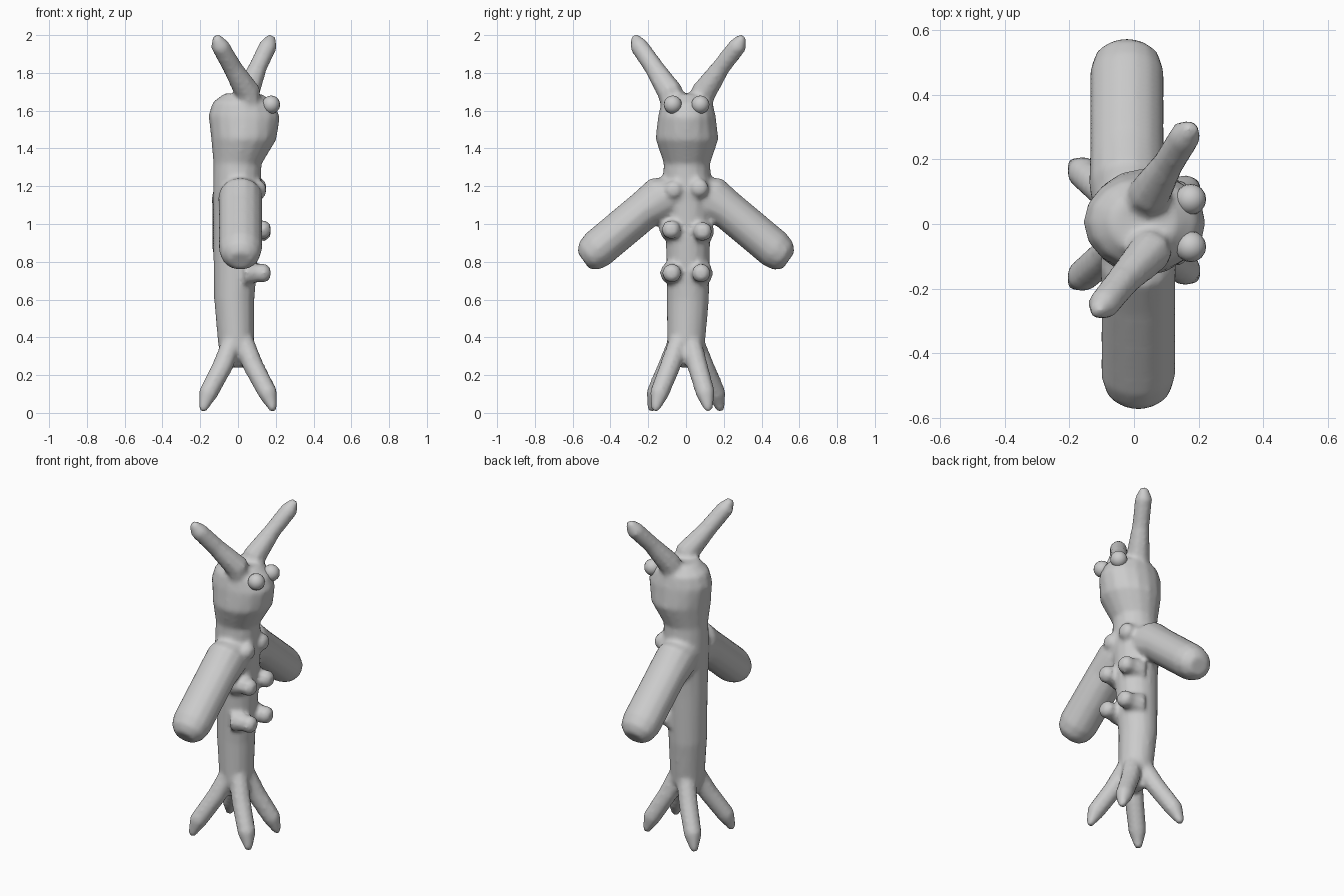
import bpy, bmesh
from math import cos, sin, tau
from mathutils import Vector


def tube(bm, rings, sides=12):
    """Closed tube through rings (x, y, z, r_u[, r_v]); u lies near the x axis."""
    d = (Vector(rings[-1][:3]) - Vector(rings[0][:3])).normalized()
    ref = Vector((0, 1, 0)) if abs(d.x) > 0.9 else Vector((1, 0, 0))
    u = (ref - d * ref.dot(d)).normalized()
    v = d.cross(u)
    loops = []
    for x, y, z, ru, *rv in rings:
        rv = rv[0] if rv else ru
        loops.append([bm.verts.new(Vector((x, y, z)) + u * ru * cos(tau * i / sides)
                                   + v * rv * sin(tau * i / sides)) for i in range(sides)])
    for a, b in zip(loops, loops[1:]):
        for i in range(sides):
            j = (i + 1) % sides
            bm.faces.new((a[i], a[j], b[j], b[i]))
    bm.faces.new(loops[0][::-1])
    bm.faces.new(loops[-1])


bm = bmesh.new()

# Trunk and head
tube(bm, [(-0.01, 0, 0.24, 0.04, 0.04), (-0.01, 0, 0.35, 0.095, 0.10),
          (-0.02, 0.01, 0.60, 0.107, 0.112), (-0.01, 0.01, 0.90, 0.122, 0.117),
          (-0.005, 0.005, 1.15, 0.128, 0.135), (-0.003, 0.005, 1.32, 0.128, 0.123),
          (0.03, 0.005, 1.45, 0.173, 0.167), (0.033, 0.005, 1.57, 0.19, 0.153),
          (0.03, 0.005, 1.64, 0.165, 0.137), (0.03, 0.005, 1.69, 0.10, 0.09)], 16)

# Arms
for s, x in ((-1, 0.013), (1, -0.022)):
    tube(bm, [(x, s * 0.03, 1.17, 0.10), (x, s * 0.12, 1.14, 0.118, 0.125),
              (x, s * 0.22, 1.075, 0.115, 0.105), (x, s * 0.47, 0.866, 0.115, 0.105),
              (x, s * 0.515, 0.83, 0.10, 0.09), (x, s * 0.543, 0.806, 0.06, 0.055)], 14)

# Antennae
tube(bm, [(0.06, -0.05, 1.58, 0.07), (0.05, -0.085, 1.70, 0.07), (-0.03, -0.17, 1.83, 0.053),
          (-0.095, -0.25, 1.945, 0.05), (-0.118, -0.275, 1.995, 0.022)], 8)
tube(bm, [(0.02, 0.05, 1.58, 0.07), (0.05, 0.095, 1.70, 0.068), (0.105, 0.185, 1.83, 0.05),
          (0.16, 0.275, 1.945, 0.05), (0.178, 0.302, 1.995, 0.022)], 8)

# Feet
for x, y in ((1, -0.15), (1, 0.11), (-1, -0.17), (-1, 0.17)):
    tube(bm, [(x * 0.03, y * 0.25, 0.38, 0.055), (x * 0.08, y * 0.55, 0.25, 0.056),
              (x * 0.16, y * 0.95, 0.10, 0.052), (x * 0.19, y * 1.1, 0.01, 0.02)], 8)

# Chest nubs
for y, z, tip in ((-0.075, 0.74, 0.172), (0.08, 0.74, 0.172), (-0.078, 0.97, 0.172),
                  (0.088, 0.96, 0.172), (-0.065, 1.18, 0.148), (0.07, 1.19, 0.15)):
    tube(bm, [(0.03, y, z, 0.07), (0.10, y, z, 0.05), (tip - 0.025, y, z, 0.053),
              (tip, y, z, 0.028)], 8)

bmesh.ops.recalc_face_normals(bm, faces=bm.faces)
mesh = bpy.data.meshes.new("body")
bm.to_mesh(mesh)
bm.free()
body = bpy.data.objects.new("body", mesh)
bpy.context.collection.objects.link(body)

# Fuse all limbs into one softly blended skin
remesh = body.modifiers.new("fuse", 'REMESH')
remesh.mode = 'VOXEL'
remesh.voxel_size = 0.014
remesh.use_smooth_shade = True
soft = body.modifiers.new("soften", 'SMOOTH')
soft.factor = 0.5
soft.iterations = 4

# Eyes
for s, name in ((-1, "eye_left"), (1, "eye_right")):
    bpy.ops.mesh.primitive_uv_sphere_add(segments=16, ring_count=10, radius=0.048,
                                         location=(0.175, 0.003 + s * 0.073, 1.632))
    bpy.context.object.name = name
    bpy.ops.object.shade_smooth()
